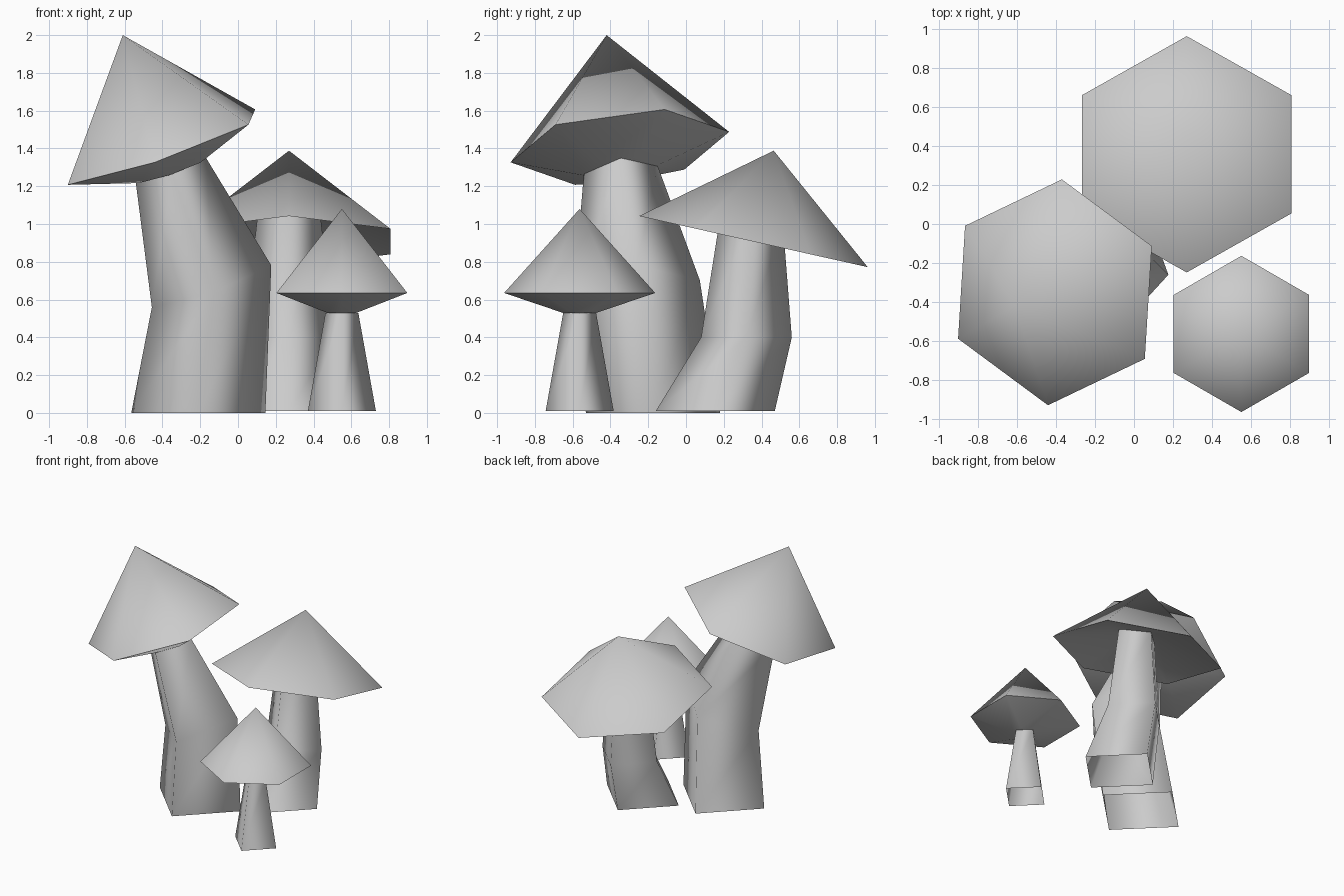
import bpy, bmesh, math
from mathutils import Vector

cube = bpy.data.objects.get("Cube")
if cube:
    bpy.data.objects.remove(cube)

grey = bpy.data.materials.new("plain_grey")
grey.use_nodes = True
COLOUR = (0.6, 0.6, 0.6, 1)
grey.diffuse_color = COLOUR
grey.node_tree.nodes["Principled BSDF"].inputs["Base Color"].default_value = COLOUR


def ring(bm, centre, radius, sides, axis, ref=(0, 1, 0)):
    """Regular polygon around an axis, first corner towards ref."""
    axis, ref = Vector(axis).normalized(), Vector(ref)
    u = (ref - axis * ref.dot(axis)).normalized()
    v = axis.cross(u)
    turns = [math.tau * i / sides for i in range(sides)]
    return [bm.verts.new(Vector(centre) + radius * (u * math.cos(t) + v * math.sin(t)))
            for t in turns]


def bridge(bm, low, high):
    n = len(low)
    for i in range(n):
        j = (i + 1) % n
        bm.faces.new((low[i], low[j], high[j], high[i]))


def finish(bm, name, sharp_angle):
    mesh = bpy.data.meshes.new(name)
    bm.to_mesh(mesh)
    bm.free()
    mesh.materials.append(grey)
    obj = bpy.data.objects.new(name, mesh)
    bpy.context.collection.objects.link(obj)
    bpy.ops.object.select_all(action='DESELECT')
    obj.select_set(True)
    bpy.context.view_layer.objects.active = obj
    bpy.ops.object.shade_smooth_by_angle(angle=math.radians(sharp_angle))


def stem(name, sections):
    """Four-sided tube, open at the ground; sections are (centre, radius, axis)."""
    bm = bmesh.new()
    rings = [ring(bm, c, r, 4, axis) for c, r, axis in sections]
    for low, high in zip(rings, rings[1:]):
        bridge(bm, low, high)
    finish(bm, name, 150)


def cap(name, rim_centre, radius, height, axis, neck_centre, neck_radius, ref=(0, 1, 0)):
    """Six-sided cone with a sloped underside running to the stem."""
    bm = bmesh.new()
    neck = ring(bm, neck_centre, neck_radius, 6, axis, ref)
    rim = ring(bm, rim_centre, radius, 6, axis, ref)
    apex = bm.verts.new(Vector(rim_centre) + Vector(axis).normalized() * height)
    bm.faces.new(neck[::-1])
    bridge(bm, neck, rim)
    for i in range(6):
        bm.faces.new((rim[i], rim[(i + 1) % 6], apex))
    finish(bm, name, 90)


UP = (0, 0, 1)

# Tall mushroom, leaning left
lean = (-0.325, -0.111, 0.94)
neck = (-0.355, -0.345, 1.285)
stem("tall_stem", [((-0.21, -0.175, 0), 0.355, UP),
                   ((-0.14, -0.26, 0.67), 0.335, (-0.33, -0.1, 0.94)),
                   (neck, 0.197, lean)])
cap("tall_cap", (-0.405, -0.35, 1.407), 0.585, 0.631, lean, neck, 0.2,
    ref=(0.035, 0.58, 0.083))

# Wide mushroom, leaning back, with a hollow underside
lean = (0, 0.218, 0.976)
neck = (0.27, 0.35, 1.04)
stem("wide_stem", [((0.27, 0.155, 0.01), 0.315, UP),
                   ((0.27, 0.32, 0.4), 0.24, UP),
                   (neck, 0.167, lean)])
cap("wide_cap", (0.27, 0.357, 0.907), 0.62, 0.493, lean, neck, 0.17)

# Small upright mushroom
neck = (0.55, -0.563, 0.53)
stem("small_stem", [((0.55, -0.563, 0.01), 0.18, UP), (neck, 0.087, UP)])
cap("small_cap", (0.55, -0.563, 0.635), 0.4, 0.445, UP, neck, 0.09)
